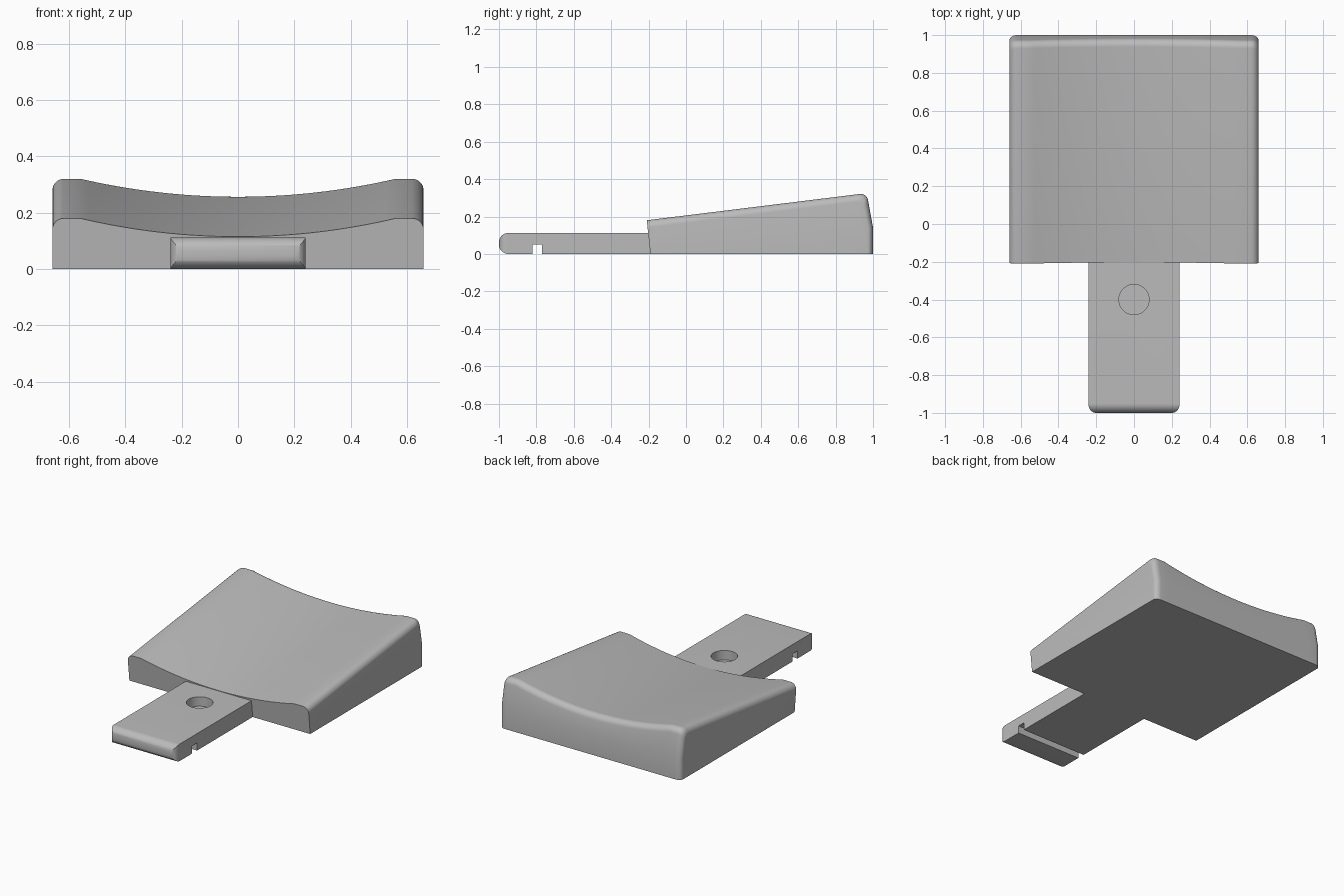
import bpy, bmesh, math

if "Cube" in bpy.data.objects:
    bpy.data.objects.remove(bpy.data.objects["Cube"])

grey = bpy.data.materials.new("mid grey")
grey.diffuse_color = (0.5, 0.5, 0.5, 1)
grey.use_nodes = True
grey.node_tree.nodes["Principled BSDF"].inputs["Base Color"].default_value = grey.diffuse_color


def loft(name, rings):
    """Skin equal-length closed rings and cap both ends."""
    bm = bmesh.new()
    rows = [[bm.verts.new(p) for p in ring] for ring in rings]
    n = len(rows[0])
    for a, b in zip(rows, rows[1:]):
        for i in range(n):
            j = (i + 1) % n
            bm.faces.new((a[i], a[j], b[j], b[i]))
    bm.faces.new(rows[0])
    bm.faces.new(rows[-1])
    bmesh.ops.recalc_face_normals(bm, faces=bm.faces)
    me = bpy.data.meshes.new(name)
    bm.to_mesh(me)
    bm.free()
    me.materials.append(grey)
    ob = bpy.data.objects.new(name, me)
    bpy.context.collection.objects.link(ob)
    return ob


def smooth(ob):
    bpy.ops.object.select_all(action='DESELECT')
    ob.select_set(True)
    bpy.context.view_layer.objects.active = ob
    bpy.ops.object.shade_smooth_by_angle(angle=math.radians(30))


# Wedge body: side sections lofted across x, with a dished top
HALF, FLAT, DISH, SAG, R, RB = 0.66, 0.56, 0.56, 0.065, 0.04, 0.03
ARC = (DISH ** 2 + SAG ** 2) / (2 * SAG)


def section(x, drop, recede):
    def top(y):
        return 0.18 + 0.123 * (y + 0.21) - drop

    def back(z):
        return 1.0 - 0.14 * max(0, z - 0.14) - recede

    zf = top(-0.21)
    pts = [(-0.19, 0), (-0.19 - 0.11 * zf, zf)]
    # rounded upper back edge
    yb = back(top(0.98))
    zc = top(yb - R) - R
    for i in range(9):
        a = math.pi / 2 * i / 8 * 0.93 + 0.0
        a = math.radians(97) - math.radians(89) * i / 8
        pts.append((yb - R + R * math.cos(a), zc + R * math.sin(a)))
    pts += [(1.0 - recede, 0.14), (1.0 - recede, 0)]
    return [(x, y, z) for y, z in pts]


half = []
for i in range(17):                     # dished centre
    x = DISH * i / 16
    half.append((x, SAG - (ARC - math.sqrt(ARC ** 2 - x ** 2)), 0))
for i in range(9):                      # rounded side edge
    a = math.pi / 2 * i / 8
    half.append((HALF - R + R * math.sin(a), R * (1 - math.cos(a)), RB * (1 - math.cos(a))))
stations = [(-x, d, r) for x, d, r in half[:0:-1]] + half
smooth(loft("wedge_body", [section(*s) for s in stations]))

# Flat tongue with a rounded, mitred front end
W, H, RV, RP = 0.24, 0.112, 0.05, 0.04
rings = []
for i in range(13):
    a = math.pi / 2 * i / 12
    y = -1 + RV * (1 - math.cos(a))
    h = H / 2 - RV + RV * math.sin(a)
    t = min(1, (y + 1) / RP)
    w = W - RP + RP * math.sqrt(1 - (1 - t) ** 2)
    rings.append([(sx * w, y, H / 2 + sz * h) for sx, sz in ((-1, -1), (1, -1), (1, 1), (-1, 1))])
rings.append([(sx * W, -0.19 - 0.11 * z, z) for sx, z in ((-1, 0), (1, 0), (1, H), (-1, H))])
tongue = loft("tongue", rings)

# Cutters: cross slot underneath and blind round hole on top
slot = loft("slot_cutter", [[(x, -0.82, -0.1), (x, -0.77, -0.1), (x, -0.77, 0.05), (x, -0.82, 0.05)]
                            for x in (-0.4, 0.4)])
hole = loft("hole_cutter", [[(0.08 * math.cos(k * math.pi / 24), -0.4 + 0.08 * math.sin(k * math.pi / 24), z)
                             for k in range(48)] for z in (0.05, 0.2)])
for cutter in (slot, hole):
    m = tongue.modifiers.new("cut", 'BOOLEAN')
    m.operation = 'DIFFERENCE'
    m.solver = 'EXACT'
    m.object = cutter
    bpy.context.view_layer.objects.active = tongue
    bpy.ops.object.modifier_apply(modifier=m.name)
    bpy.data.objects.remove(cutter)
smooth(tongue)
